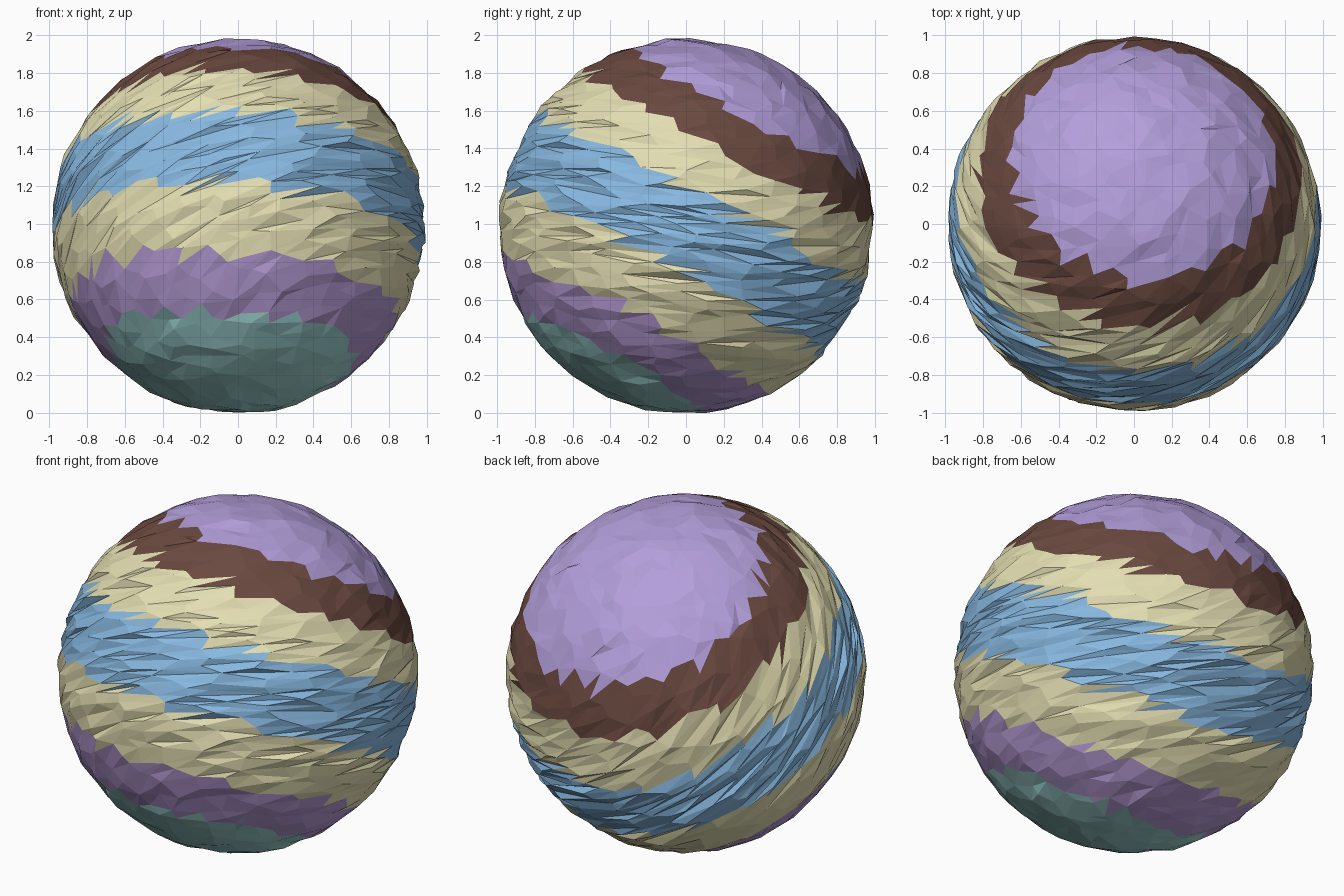
import bpy, bmesh, math, random
from mathutils import Vector

random.seed(7)
if "Cube" in bpy.data.objects:
    bpy.data.objects.remove(bpy.data.objects["Cube"], do_unlink=True)


def linear(c):
    c /= 255
    return c / 12.92 if c <= 0.04045 else ((c + 0.055) / 1.055) ** 2.4


def material(name, rgb):
    m = bpy.data.materials.new(name)
    col = [linear(c) for c in rgb] + [1]
    m.use_nodes = True
    m.diffuse_color = col
    bsdf = m.node_tree.nodes["Principled BSDF"]
    bsdf.inputs["Base Color"].default_value = col
    bsdf.inputs["Roughness"].default_value = 0.9
    return m


LILAC, BROWN, SAND, BLUE, PURPLE, TEAL = range(6)
materials = [
    material("lilac", (178, 158, 218)),
    material("brown", (106, 73, 63)),
    material("sand", (227, 222, 178)),
    material("sky blue", (136, 185, 225)),
    material("dusky purple", (178, 152, 208)),
    material("teal", (156, 208, 206)),
]

# Bands from the tilted north pole down: lower limit, waviness, colour
BANDS = [
    (0.71, 0.0, LILAC),
    (0.49, 0.0, BROWN),
    (0.21, 0.04, SAND),
    (-0.20, 0.05, BLUE),
    (-0.55, 0.05, SAND),
    (-0.79, 0.04, PURPLE),
    (-9, 0.0, TEAL),
]


def band_colour(p):
    h = p.normalized().z
    wave = math.cos(2 * math.atan2(p.y, p.x))
    for low, wobble, colour in BANDS:
        if h > low + wobble * wave:
            return colour


# Ball of unevenly scattered points, spaced along a golden-angle spiral
bm = bmesh.new()
COUNT = 1150
GOLDEN = math.pi * (3 - math.sqrt(5))
for i in range(COUNT):
    z = 1 - (2 * i + 1) / COUNT
    ring = math.sqrt(1 - z * z)
    p = Vector((ring * math.cos(i * GOLDEN), ring * math.sin(i * GOLDEN), z))
    jitter = Vector([random.uniform(-0.035, 0.035) for _ in range(3)])
    bm.verts.new((p + jitter).normalized())
bmesh.ops.convex_hull(bm, input=bm.verts)

# Twist the surface round its axis, strongest at the equator, and roughen it
TWIST = 1.6
for v in bm.verts:
    p = v.co
    angle = math.atan2(p.y, p.x) + TWIST * math.sin(p.z * math.pi / 2)
    ring = math.hypot(p.x, p.y)
    p = Vector((ring * math.cos(angle), ring * math.sin(angle), p.z))
    v.co = p * random.uniform(0.98, 1.0)

# Colour the facets by band
for f in bm.faces:
    f.smooth = False
    f.material_index = band_colour(f.calc_center_median())
bmesh.ops.recalc_face_normals(bm, faces=bm.faces)

# Tilt the axis towards the back and rest the ball on the ground
axis = Vector((0.06, 0.47, 0.88)).normalized()
tilt = Vector((0, 0, 1)).rotation_difference(axis)
bmesh.ops.rotate(bm, verts=bm.verts, cent=(0, 0, 0), matrix=tilt.to_matrix())
lowest = min(v.co.z for v in bm.verts)
bmesh.ops.translate(bm, verts=bm.verts, vec=(0, 0, -lowest))

mesh = bpy.data.meshes.new("banded_planet")
bm.to_mesh(mesh)
bm.free()
for m in materials:
    mesh.materials.append(m)
planet = bpy.data.objects.new("banded_planet", mesh)
bpy.context.collection.objects.link(planet)
